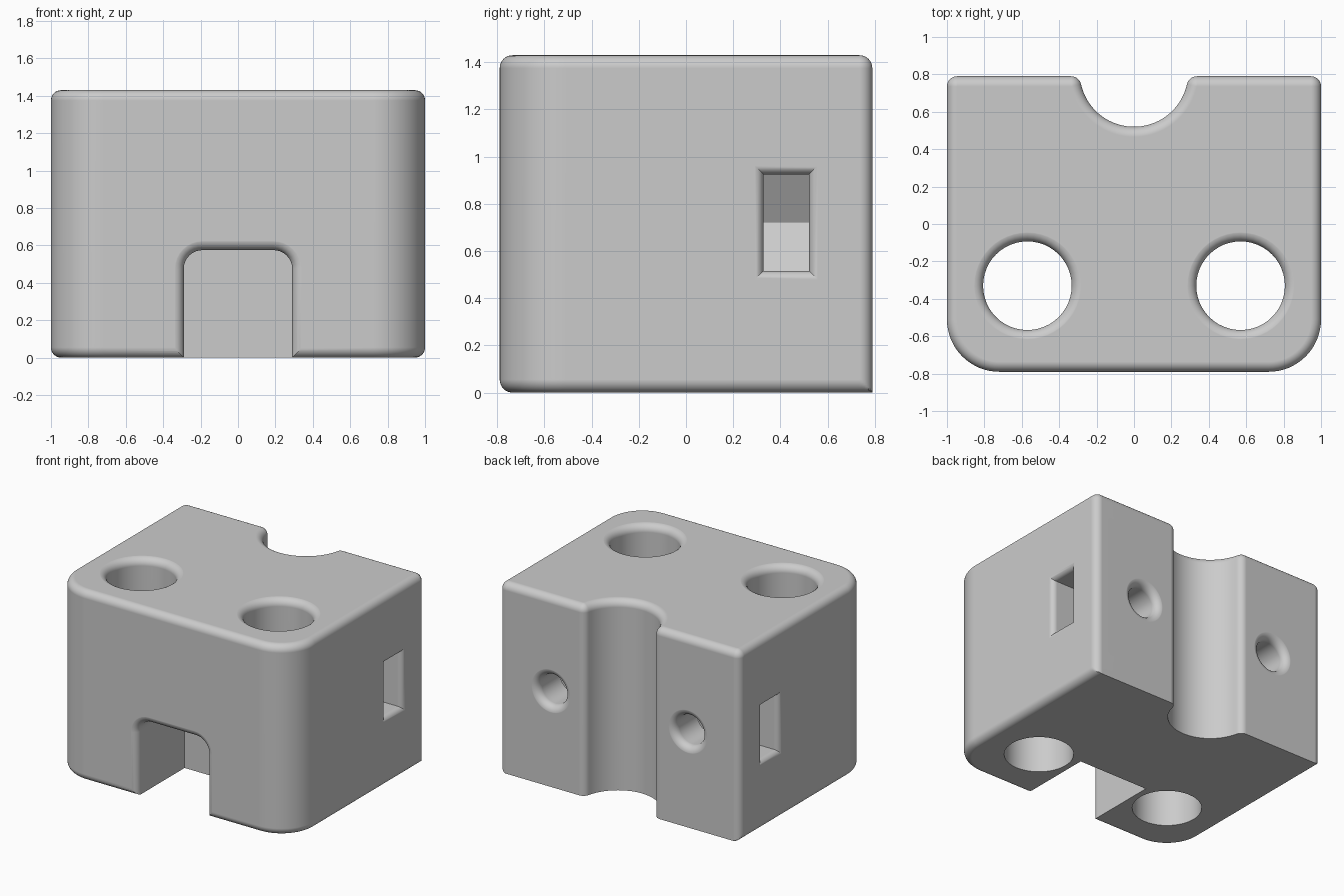
import bpy, bmesh
from math import sin, cos, pi, atan2, sqrt, radians

if "Cube" in bpy.data.objects:
    bpy.data.objects.remove(bpy.data.objects["Cube"])

# Main sizes
HALF_W, HALF_D, HEIGHT = 1.0, 0.79, 1.43
FILLET, FRONT_R = 0.055, 0.28
GROOVE_R, GROOVE_Y = 0.29, 0.81
ROD_X, ROD_Y, ROD_R = 0.57, -0.33, 0.237
SCREW_Z, SCREW_R = 0.72, 0.112

grey = bpy.data.materials.new("plain grey")
grey.use_nodes = True
grey.diffuse_color = (0.6, 0.6, 0.6, 1)
grey.node_tree.nodes["Principled BSDF"].inputs["Base Color"].default_value = (0.6, 0.6, 0.6, 1)


def loft(name, rings):
    """Closed solid through rings with equal point counts."""
    bm = bmesh.new()
    loops = [[bm.verts.new(p) for p in ring] for ring in rings]
    n = len(loops[0])
    for a, b in zip(loops, loops[1:]):
        for i in range(n):
            j = (i + 1) % n
            bm.faces.new((a[i], a[j], b[j], b[i]))
    bm.faces.new(loops[0])
    bm.faces.new(loops[-1])
    bmesh.ops.recalc_face_normals(bm, faces=bm.faces)
    mesh = bpy.data.meshes.new(name)
    bm.to_mesh(mesh)
    bm.free()
    mesh.materials.append(grey)
    obj = bpy.data.objects.new(name, mesh)
    bpy.context.collection.objects.link(obj)
    return obj


def arc(cx, cy, r, start, end, n):
    return [(cx + r * cos(start + (end - start) * i / n),
             cy + r * sin(start + (end - start) * i / n)) for i in range(n + 1)]


def flare(r, n=8):
    """Steps (distance along, outward growth) of a rounded mouth."""
    steps = [(1.01 * r * sin(t), r * (1 - cos(t)))
             for t in (pi / 2 * i / n for i in range(n + 1))]
    return steps + [(r + 0.1, r)]


def outline(z, inset, back_inset):
    """Plan of the block with rounded corners and a rear groove."""
    lip_y = HALF_D - FILLET
    lip_x = sqrt((GROOVE_R + FILLET) ** 2 - (GROOVE_Y - lip_y) ** 2)
    tilt = atan2(GROOVE_Y - lip_y, lip_x)
    r = FILLET - back_inset
    half = arc(HALF_W - FRONT_R, FRONT_R - HALF_D, FRONT_R - inset, -pi / 2, 0, 16)
    half += arc(HALF_W - FILLET, lip_y, r, 0, pi / 2, 8)
    half += arc(lip_x, lip_y, r, pi / 2, pi - tilt, 8)
    half += arc(0, GROOVE_Y, GROOVE_R + back_inset, -tilt, -pi / 2, 20)[1:]
    half = [(min(x, HALF_W - inset), y) for x, y in half]
    half[-1] = (0, half[-1][1])
    full = half + [(-x, y) for x, y in reversed(half[:-1])]
    return [(x, y, z) for x, y in full]


# Block: bottom rounded at front and sides, top rounded all round
rings = []
STEPS = 8
for i in range(STEPS + 1):
    t = pi / 2 * i / STEPS
    rings.append(outline(FILLET * (1 - sin(t)), FILLET * (1 - cos(t)) * 0.98, 0))
rings.reverse()
for i in range(STEPS + 1):
    t = pi / 2 * i / STEPS
    d = FILLET * (1 - cos(t)) * 0.98
    rings.append(outline(HEIGHT - FILLET + FILLET * sin(t), d, d))
block = loft("clamp_block", rings)

cutters = []


def bore(name, radius, start, mouth, place):
    """Round hole with a rounded mouth; place maps (u, v, along) to space."""
    levels = [(start, radius)]
    levels += [(mouth - FILLET + a, radius + e) for a, e in flare(FILLET)]
    cutters.append(loft(name, [[place(u, v, w) for u, v in arc(0, 0, r, 0, 2 * pi, 48)[:-1]]
                               for w, r in levels]))


# Rod holes, screw holes and hexagonal nut slots on both sides
for side, s in (("left", 1), ("right", -1)):
    bore(side + "_rod_hole", ROD_R, -0.1, HEIGHT,
         lambda u, v, w: (s * ROD_X + u, ROD_Y + v, w))
    bore(side + "_screw_hole", SCREW_R, ROD_Y + 0.1, HALF_D,
         lambda u, v, w: (s * ROD_X + u, w, SCREW_Z + v))
    lip = 0.04
    slot = [(ROD_X - 0.237, 0.001, 0), (ROD_X - 0.118, 0.205, 0)]
    slot += [(HALF_W - lip + a, 0.205 + e, e) for a, e in flare(lip, 6)]
    cutters.append(loft(side + "_nut_slot", [
        [(s * x, 0.425 + j * (0.097 + e), SCREW_Z + k * h)
         for j, k in ((-1, -1), (1, -1), (1, 1), (-1, 1))] for x, h, e in slot]))


# Front notch with rounded upper corners and a rounded mouth
def notch_ring(y, e):
    half = [(0.29 + e, -0.1)] + arc(0.19, 0.475, 0.1 + e, 0, pi / 2, 8)
    return [(x, y, z) for x, z in half + [(-x, z) for x, z in reversed(half)]]


cutters.append(loft("front_notch", [notch_ring(-0.22, 0)] + [
    notch_ring(FILLET - HALF_D - a, e) for a, e in flare(FILLET)]))

# Cut everything out of the block
bpy.ops.object.select_all(action="DESELECT")
bpy.context.view_layer.objects.active = block
block.select_set(True)
for cutter in cutters:
    cutter.hide_render = True
    mod = block.modifiers.new(cutter.name, "BOOLEAN")
    mod.operation, mod.solver, mod.object = "DIFFERENCE", "EXACT", cutter
    bpy.ops.object.modifier_apply(modifier=mod.name)
    bpy.data.objects.remove(cutter)

# Smooth fillets, flat planes
bpy.ops.object.shade_smooth_by_angle(angle=radians(30))
weighted = block.modifiers.new("even_shading", "WEIGHTED_NORMAL")
weighted.keep_sharp = True
